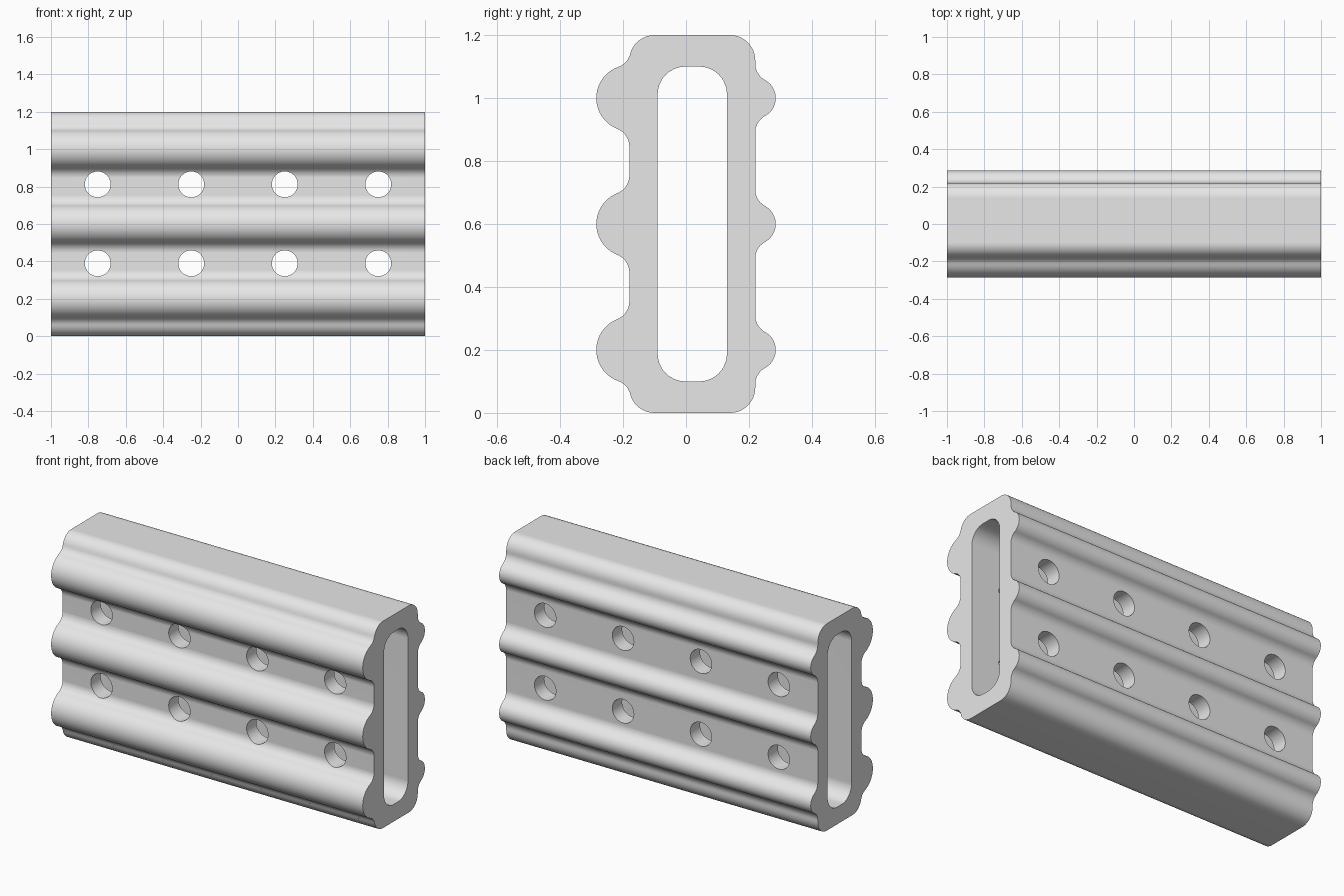
import bpy, bmesh, math
from mathutils import Vector

if "Cube" in bpy.data.objects:
    bpy.data.objects.remove(bpy.data.objects["Cube"])

HEIGHT, MID = 1.2, 0.6
FRONT, BACK = -0.18, 0.22      # wall planes
CORNER, FILLET = 0.08, 0.06


def arc(cy, cz, r, a0, a1, n=10):
    """Points (y, z) on an arc, angles in degrees."""
    angles = [math.radians(a0 + (a1 - a0) * i / n) for i in range(n + 1)]
    return [(cy + r * math.cos(a), cz + r * math.sin(a)) for a in angles]


def half_side(radius, first_fillet=None):
    """Upper half of a ribbed side: (distance out from the wall, z), top to middle."""
    dz = math.sqrt((radius + FILLET) ** 2 - FILLET ** 2)
    t = math.degrees(math.atan2(dz, FILLET))
    if first_fillet:                       # rib blends straight into the rounded corner
        fo, fz = first_fillet
        top = math.degrees(math.atan2(fz - 1.0, fo))
        a_corner = math.degrees(math.atan2(fz - 1.12, fo + CORNER))
        pts = arc(-CORNER, 1.12, CORNER, 90, a_corner)
        pts += arc(fo, fz, FILLET, 180 + a_corner, 180 + top)
    else:
        top = t
        pts = arc(-CORNER, 1.12, CORNER, 90, 0)
        pts += arc(FILLET, 1.0 + dz, FILLET, 180, 180 + t)
    pts += arc(0, 1.0, radius, top, -t, 20)[1:]
    pts += arc(FILLET, 1.0 - dz, FILLET, 180 - t, 180)[1:]
    pts += arc(FILLET, MID + dz, FILLET, 180, 180 + t)
    pts += arc(0, MID, radius, t, 0)[1:]
    return pts


def full_side(half):
    return half + [(o, HEIGHT - z) for o, z in reversed(half[:-1])]


def prism(name, outline, half_length):
    """Extrude a (y, z) outline along x."""
    bm = bmesh.new()
    face = bm.faces.new([bm.verts.new((-half_length, y, z)) for y, z in outline])
    ext = bmesh.ops.extrude_face_region(bm, geom=[face], use_keep_orig=True)
    moved = [g for g in ext["geom"] if isinstance(g, bmesh.types.BMVert)]
    bmesh.ops.translate(bm, verts=moved, vec=Vector((2 * half_length, 0, 0)))
    bmesh.ops.recalc_face_normals(bm, faces=bm.faces[:])
    return to_object(name, bm)


def to_object(name, bm):
    mesh = bpy.data.meshes.new(name)
    bm.to_mesh(mesh)
    bm.free()
    obj = bpy.data.objects.new(name, mesh)
    bpy.context.collection.objects.link(obj)
    return obj


# Ribbed body: large ribs in front, small ribs at the back
front = [(FRONT - o, z) for o, z in full_side(half_side(0.105, (0.0554, 1.1554)))]
back = [(BACK + o, z) for o, z in full_side(half_side(0.065))]
body = prism("ribbed_body", front + back[::-1], 1.0)
grey = bpy.data.materials.new("light grey")
grey.diffuse_color = (0.8, 0.8, 0.8, 1)
grey.use_nodes = True
grey.node_tree.nodes["Principled BSDF"].inputs["Base Color"].default_value = grey.diffuse_color
body.data.materials.append(grey)

# Rounded slot running the whole length
r = 0.088
slot_outline = (arc(0.13 - r, 1.1 - r, r, 0, 90) + arc(-0.09 + r, 1.1 - r, r, 90, 180)
                + arc(-0.09 + r, 0.1 + r, r, 180, 270) + arc(0.13 - r, 0.1 + r, r, 270, 360))
slot = prism("slot_cutter", slot_outline, 1.1)

# Two rows of bolt holes through both walls
bm = bmesh.new()
for z in (0.39, 0.812):
    for x in (-0.75, -0.25, 0.25, 0.75):
        new = bmesh.ops.create_cone(bm, cap_ends=True, segments=40, radius1=0.069,
                                    radius2=0.069, depth=1.0)["verts"]
        for v in new:
            v.co = Vector((x + v.co.x, v.co.z, z - v.co.y))
bmesh.ops.recalc_face_normals(bm, faces=bm.faces[:])
holes = to_object("hole_cutter", bm)

# Cut, then shade smooth with sharp rims
bpy.context.view_layer.objects.active = body
body.select_set(True)
for cutter in (slot, holes):
    cutter.hide_render = True
    cutter.data.materials.append(grey)
    mod = body.modifiers.new("cut", "BOOLEAN")
    mod.operation, mod.solver, mod.object = "DIFFERENCE", "EXACT", cutter
    bpy.ops.object.modifier_apply(modifier=mod.name)
    bpy.data.objects.remove(cutter)
bpy.ops.object.shade_smooth_by_angle(angle=math.radians(30))
weighted = body.modifiers.new("flat walls", "WEIGHTED_NORMAL")
weighted.keep_sharp = True
